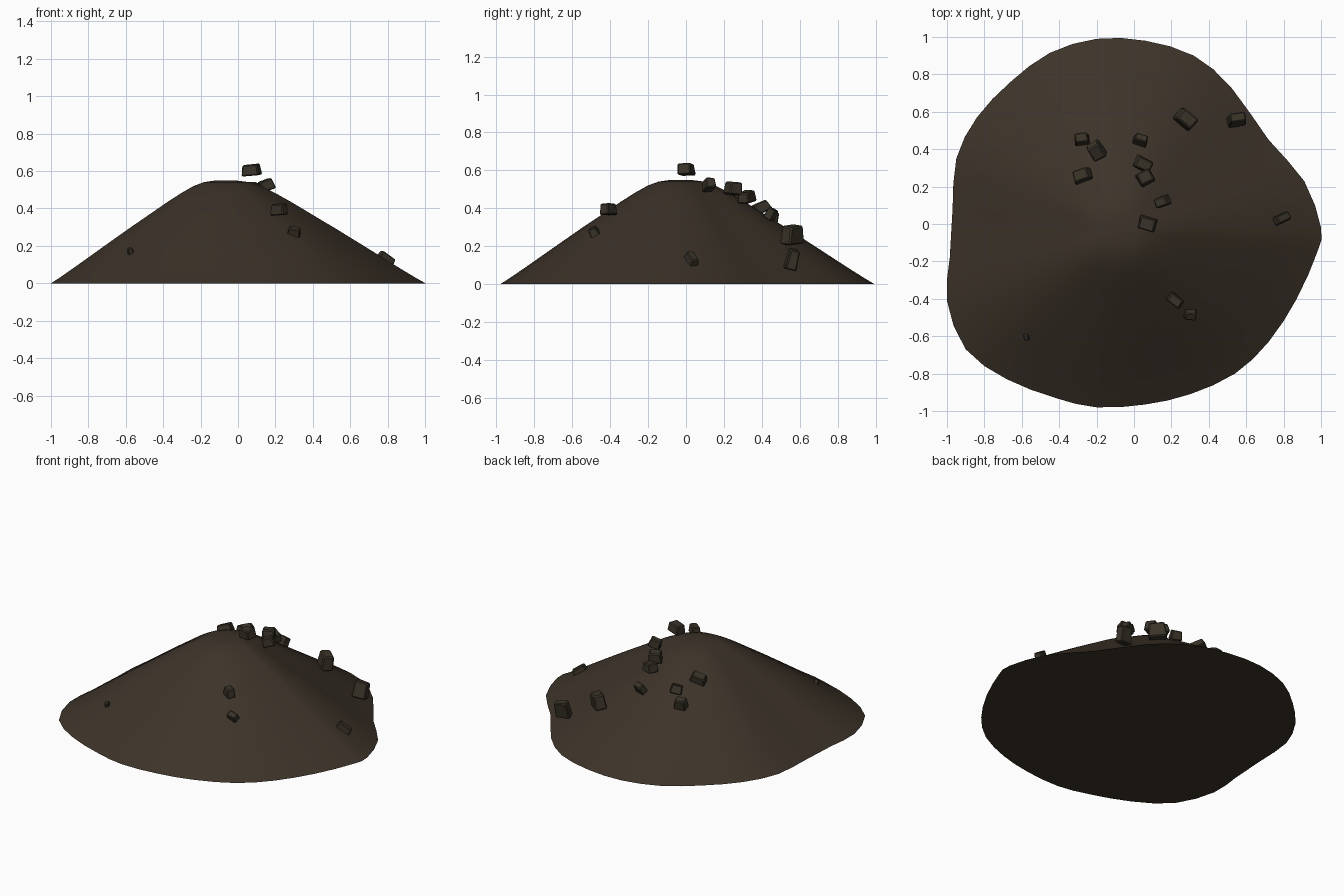
import bpy, bmesh, math, random
from mathutils import Vector, Euler

default = bpy.data.objects.get("Cube")
if default:
    bpy.data.objects.remove(default, do_unlink=True)

random.seed(4)


def make_material(name, color):
    mat = bpy.data.materials.new(name)
    mat.use_nodes = True
    mat.diffuse_color = color
    mat.node_tree.nodes["Principled BSDF"].inputs["Base Color"].default_value = color
    return mat


def make_object(name, bm, mat):
    bmesh.ops.recalc_face_normals(bm, faces=bm.faces[:])
    mesh = bpy.data.meshes.new(name)
    bm.to_mesh(mesh)
    bm.free()
    mesh.materials.append(mat)
    obj = bpy.data.objects.new(name, mesh)
    bpy.context.collection.objects.link(obj)
    return obj


soil = make_material("dark brown soil", (0.046, 0.033, 0.022, 1))
stone = make_material("dark olive stone", (0.042, 0.034, 0.022, 1))

# Ground outline of the mound, counter-clockwise
outline = [(1.0, -.02), (.91, .23), (.72, .45), (.52, .73), (.32, .9), (.06, .98),
           (-.2, .99), (-.45, .915), (-.66, .76), (-.84, .57), (-.95, .35), (-.97, .08),
           (-.985, -.18), (-1.0, -.41), (-.9, -.67), (-.68, -.83), (-.42, -.93),
           (-.2, -.98), (.06, -.965), (.3, -.91), (.54, -.8), (.72, -.63),
           (.87, -.4), (.98, -.15)]

# Slope profile: fraction of the way to the edge, height
profile = [(.06, .549), (.12, .541), (.18, .52), (.25, .483), (.33, .435), (.42, .377),
           (.55, .294), (.7, .195), (.85, .095), (.95, .03), (1, 0)]
peak = Vector((-.07, -.03, 0))


def smooth_loop(points, steps):
    """Closed Catmull-Rom curve through the points."""
    pts = [Vector((x, y, 0)) for x, y in points]
    n = len(pts)
    result = []
    for i in range(n):
        a, b, c, d = (pts[(i + k - 1) % n] for k in range(4))
        for s in range(steps):
            t = s / steps
            result.append(b + (c - a) * t / 2 + (2 * a - 5 * b + 4 * c - d) * t * t / 2
                          + (3 * b - a - 3 * c + d) * t ** 3 / 2)
    return result


# Mound: rings shrinking from the outline to the rounded peak
bm = bmesh.new()
edge = smooth_loop(outline, 2)
rings = [[bm.verts.new(peak.lerp(p, f) + Vector((0, 0, z))) for p in edge]
         for f, z in profile]
top = bm.verts.new(peak + Vector((0, 0, .55)))
count = len(edge)
for i in range(count):
    j = (i + 1) % count
    bm.faces.new((top, rings[0][i], rings[0][j]))
    for inner, outer in zip(rings, rings[1:]):
        bm.faces.new((inner[i], outer[i], outer[j], inner[j]))
bm.faces.new(rings[-1][::-1])
mound = make_object("dirt_mound", bm, soil)
bpy.context.view_layer.objects.active = mound
mound.select_set(True)
bpy.ops.object.shade_smooth_by_angle(angle=math.radians(28))
mound.select_set(False)

# Stones: centre, size, tilt about x and y, turn about z (degrees)
stones = [
    ((.07, 0, .605), (.1, .08, .06), (4, -4, -15)),
    ((.15, .12, .525), (.08, .06, .06), (0, -20, 20)),
    ((.06, .25, .505), (.09, .08, .07), (-5, 0, 28)),
    ((.05, .32, .46), (.1, .07, .06), (0, 8, -25)),
    ((.035, .45, .37), (.08, .05, .06), (-30, 0, -20)),
    ((-.2, .39, .4), (.1, .08, .06), (15, 20, -55)),
    ((-.28, .455, .35), (.08, .06, .07), (-15, 0, 8)),
    ((-.28, .26, .45), (.1, .07, .05), (-15, -18, 20)),
    ((.28, .56, .26), (.12, .08, .1), (-8, 5, -40)),
    ((.55, .56, .13), (.1, .06, .11), (-12, 6, 8)),
    ((.79, .03, .13), (.1, .05, .05), (0, 35, 25)),
    ((.22, -.41, .395), (.09, .06, .06), (5, 0, -38)),
    ((.3, -.485, .275), (.07, .05, .05), (30, 10, -5)),
    ((-.575, -.605, .17), (.03, .03, .04), (20, -10, 15)),
]
for number, (centre, size, turn) in enumerate(stones, 1):
    bm = bmesh.new()
    bmesh.ops.create_cube(bm, size=1)
    for v in bm.verts:
        taper = .85 if v.co.z > 0 else 1
        v.co.x *= taper * random.uniform(.9, 1.05)
        v.co.y *= taper * random.uniform(.9, 1.05)
        v.co.z *= random.uniform(.92, 1.05)
        v.co = Vector(a * b for a, b in zip(v.co, size))
    bmesh.ops.bevel(bm, geom=bm.edges[:], offset=min(size) * .1, segments=1,
                    affect='EDGES')
    rock = make_object(f"stone_{number}", bm, stone)
    rock.location = centre
    rock.rotation_euler = Euler([math.radians(a) for a in turn])
